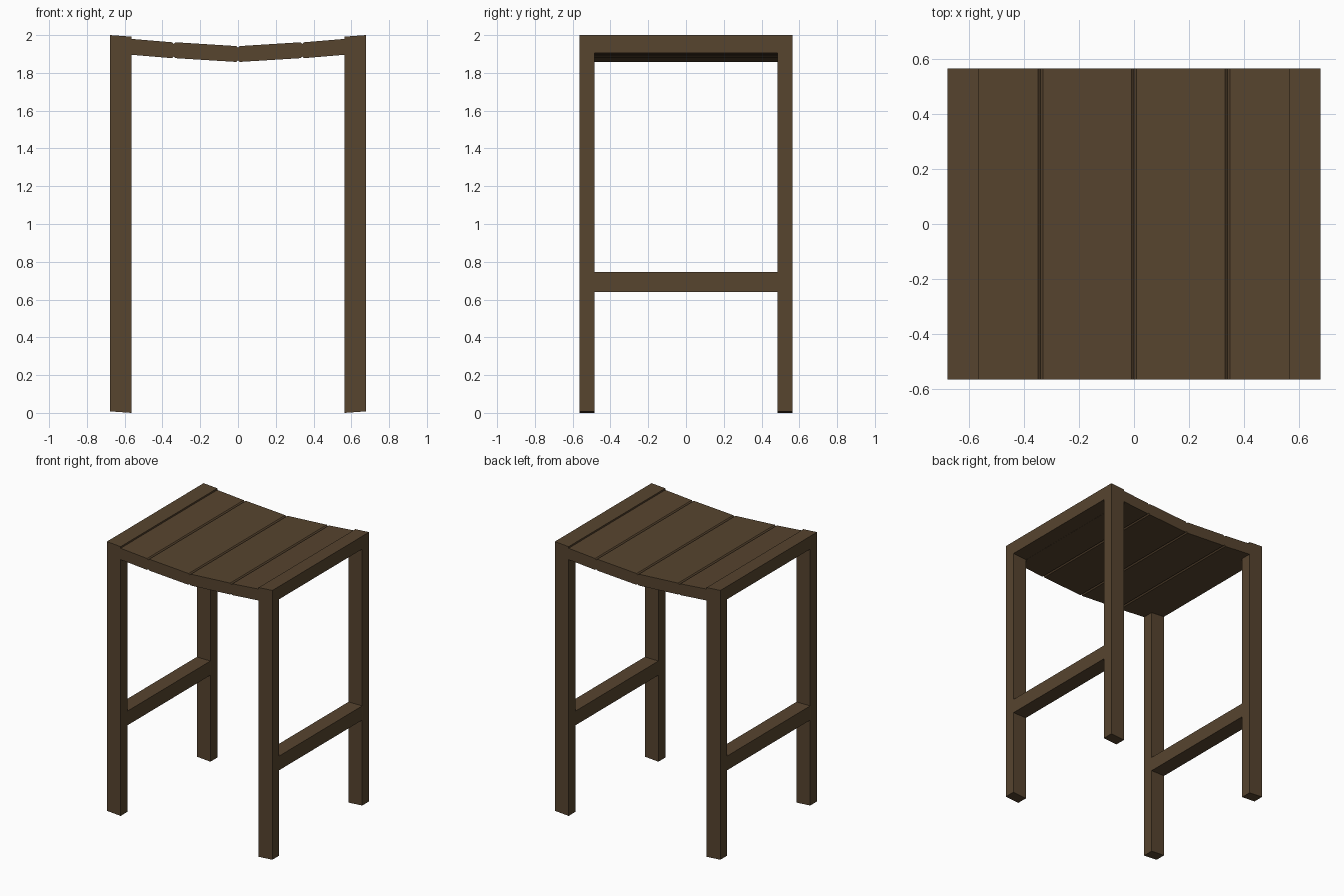
import bpy

if "Cube" in bpy.data.objects:
    bpy.data.objects.remove(bpy.data.objects["Cube"])

wood = bpy.data.materials.new("dark_wood")
wood.diffuse_color = (0.095, 0.058, 0.028, 1)
wood.use_nodes = True
wood.node_tree.nodes["Principled BSDF"].inputs["Base Color"].default_value = wood.diffuse_color

OUT, INN, HALF, LEG = 0.677, 0.565, 0.565, 0.08   # frame x limits, half depth, leg depth
DROP = 0.008                                      # inward slope of the frame ends


def prism(name, profile, y0, y1, side=1):
    """Extrude an x-z profile along y; side=-1 mirrors it in x."""
    pts = [(x * side, z) for x, z in profile]
    area = sum(a[0] * b[1] - b[0] * a[1] for a, b in zip(pts, pts[1:] + pts[:1]))
    if area < 0:
        pts.reverse()
    n = len(pts)
    verts = [(x, y, z) for y in (y0, y1) for x, z in pts]
    faces = [list(range(n)), list(range(2 * n - 1, n - 1, -1))]
    faces += [[i, i + n, (i + 1) % n + n, (i + 1) % n] for i in range(n)]
    mesh = bpy.data.meshes.new(name)
    mesh.from_pydata(verts, [], faces)
    mesh.materials.append(wood)
    ob = bpy.data.objects.new(name, mesh)
    bpy.context.collection.objects.link(ob)
    return ob


def slat_profile(x0, x1, t0, t1, b0, b1, c0, c1, c=0.009):
    """Sloped plank section; c0/c1 choose which ends get chamfered corners."""
    pts = []
    pts += [(x0, b0 + c), (x0 + c, b0)] if c0 else [(x0, b0)]
    pts += [(x1 - c, b1), (x1, b1 + c)] if c1 else [(x1, b1)]
    pts += [(x1, t1 - c), (x1 - c, t1)] if c1 else [(x1, t1)]
    pts += [(x0 + c, t0), (x0, t0 - c)] if c0 else [(x0, t0)]
    return pts


for side, sn in ((1, "right"), (-1, "left")):
    # legs, with slightly slanted feet
    leg = [(INN, 0), (OUT, DROP), (OUT, 1.905), (INN, 1.905 - DROP)]
    prism(f"front_{sn}_leg", leg, -HALF, -HALF + LEG, side)
    prism(f"back_{sn}_leg", leg, HALF - LEG, HALF, side)
    # top rail, tilted inward like the seat
    rail = [(INN, 1.905 - DROP), (OUT, 1.905), (OUT, 2.0), (INN, 2.0 - DROP)]
    prism(f"{sn}_top_rail", rail, -HALF, HALF, side)
    # foot stretcher
    bar = [(INN, 0.64), (OUT, 0.64), (OUT, 0.745), (INN, 0.745)]
    prism(f"{sn}_stretcher", bar, -HALF + LEG, HALF - LEG, side)
    # dished seat slats with chamfered joints
    inner = slat_profile(0, 0.34, 1.942, 1.962, 1.858, 1.878, True, True)
    outer = slat_profile(0.34, INN, 1.962, 1.980, 1.878, 1.896, True, False)
    prism(f"{sn}_inner_seat_slat", inner, -HALF, HALF, side)
    prism(f"{sn}_outer_seat_slat", outer, -HALF, HALF, side)
